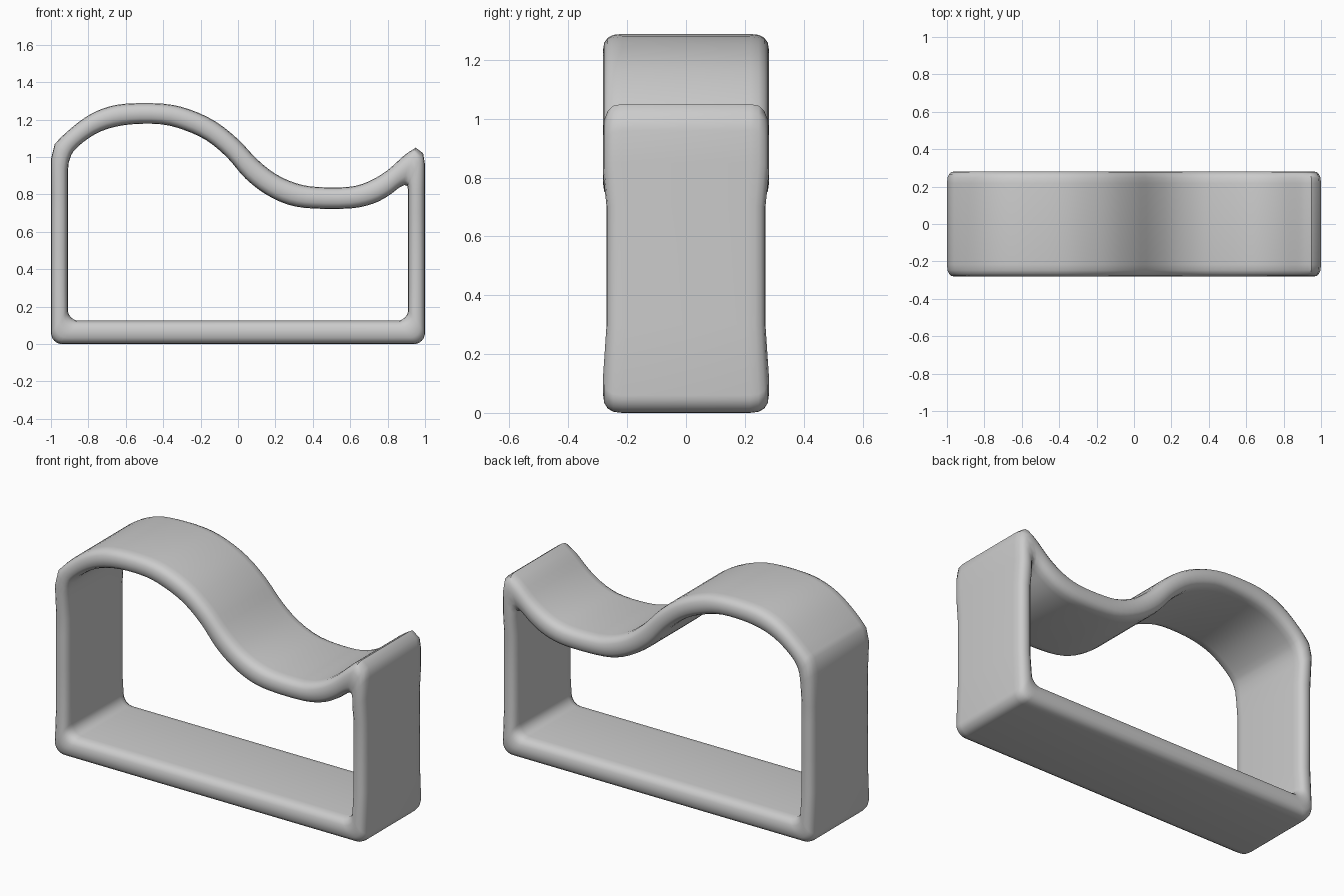
import bpy
import bmesh
from math import sin, cos, pi
from mathutils import Vector

cube = bpy.data.objects.get("Cube")
if cube:
    bpy.data.objects.remove(cube, do_unlink=True)

# One plain grey for the whole part
grey = bpy.data.materials.new("light_grey")
grey.use_nodes = True
grey.diffuse_color = (0.6, 0.6, 0.6, 1)
grey.node_tree.nodes["Principled BSDF"].inputs["Base Color"].default_value = (0.6, 0.6, 0.6, 1)

# Stations of the wavy top, right to left: outer x, z then inner x, z
WAVE = [
    (0.95, 1.05, 0.89, 0.85),
    (0.89, 1.01, 0.86, 0.835),
    (0.80, 0.93, 0.80, 0.79),
    (0.70, 0.87, 0.72, 0.75),
    (0.59, 0.84, 0.60, 0.725),
    (0.42, 0.84, 0.40, 0.725),
    (0.31, 0.86, 0.27, 0.745),
    (0.20, 0.91, 0.15, 0.80),
    (0.10, 0.99, 0.04, 0.885),
    (0.00, 1.095, -0.06, 1.00),
    (-0.12, 1.19, -0.17, 1.09),
    (-0.26, 1.255, -0.29, 1.145),
    (-0.40, 1.285, -0.41, 1.175),
    (-0.60, 1.285, -0.57, 1.175),
    (-0.72, 1.26, -0.70, 1.15),
    (-0.82, 1.21, -0.80, 1.10),
    (-0.92, 1.13, -0.88, 1.03),
    (-0.98, 1.07, -0.905, 0.97),
]


def arc(cx, cz, radius, start, end, steps=6):
    """Points on an arc in the x-z plane."""
    angles = [start + (end - start) * i / steps for i in range(steps + 1)]
    return [(cx + radius * cos(a), cz + radius * sin(a)) for a in angles]


def corner(side):
    """Rounded lower corner: paired outer and inner points, counter-clockwise."""
    start, end = (-pi / 2, 0) if side > 0 else (pi, 3 * pi / 2)
    outer = arc(side * 0.94, 0.06, 0.06, start, end)
    inner = arc(side * 0.85, 0.185, 0.06, start, end)
    return [(*o, *i) for o, i in zip(outer, inner)]


def smooth(points, steps=3):
    """Catmull-Rom curve through the stations."""
    pts = [Vector(p) for p in points]
    pts = [pts[0] * 2 - pts[1]] + pts + [pts[-1] * 2 - pts[-2]]
    result = []
    for a, b, c, d in zip(pts, pts[1:], pts[2:], pts[3:]):
        for k in range(steps):
            t = k / steps
            result.append(tuple((b * 2 + (c - a) * t + (a * 2 - b * 5 + c * 4 - d) * t ** 2
                                 + (b * 3 - a - c * 3 + d) * t ** 3) / 2))
    return result + [tuple(pts[-2])]


def wall(side, heights):
    return [(side, z, side * 0.91, z) for z in heights]


# Closed loop of stations around the frame
stations = corner(1)
stations += wall(1, (0.30, 0.50, 0.70))
stations += [(1, 0.85, 0.91, 0.78), (1, 0.96, 0.91, 0.82), (0.99, 1.02, 0.905, 0.845)]
stations += smooth(WAVE)
stations += [(-1, 0.99, -0.91, 0.92)]
stations += wall(-1, (0.80, 0.70, 0.50, 0.30))
stations += corner(-1)


def half_depth(station):
    """The upright walls are slightly narrower than the base and the wave."""
    x, z = station[0], station[1]
    return 0.27 if abs(x) > 0.99 and 0.2 < z < 0.82 else 0.282


def section(depth):
    """Rounded slab section: share of the thickness from outer to inner, and y."""
    edge = 0.065
    result = []
    for sign, start in ((1, 0), (-1, pi)):
        for i in range(9):
            a = start + pi * i / 8
            u, v = cos(a), abs(sin(a))
            share = 0.5 - 0.5 * abs(u) ** 0.8 * (1 if u > 0 else -1)
            result.append((share, sign * (depth - edge + edge * v ** 0.8)))
    return result


# Loft the section around the loop
bm = bmesh.new()
rings = []
for st in stations:
    outer, inner = Vector(st[:2]), Vector(st[2:])
    ring = []
    for share, y in section(half_depth(st)):
        p = outer.lerp(inner, share)
        ring.append(bm.verts.new((p.x, y, p.y)))
    rings.append(ring)
for a, b in zip(rings, rings[1:] + rings[:1]):
    for i in range(len(a)):
        j = (i + 1) % len(a)
        bm.faces.new((a[i], a[j], b[j], b[i]))
bmesh.ops.recalc_face_normals(bm, faces=bm.faces)

mesh = bpy.data.meshes.new("wavy_frame")
bm.to_mesh(mesh)
bm.free()
mesh.materials.append(grey)
frame = bpy.data.objects.new("wavy_frame", mesh)
bpy.context.collection.objects.link(frame)

bpy.context.view_layer.objects.active = frame
frame.select_set(True)
bpy.ops.object.shade_smooth_by_angle(angle=pi / 4)
